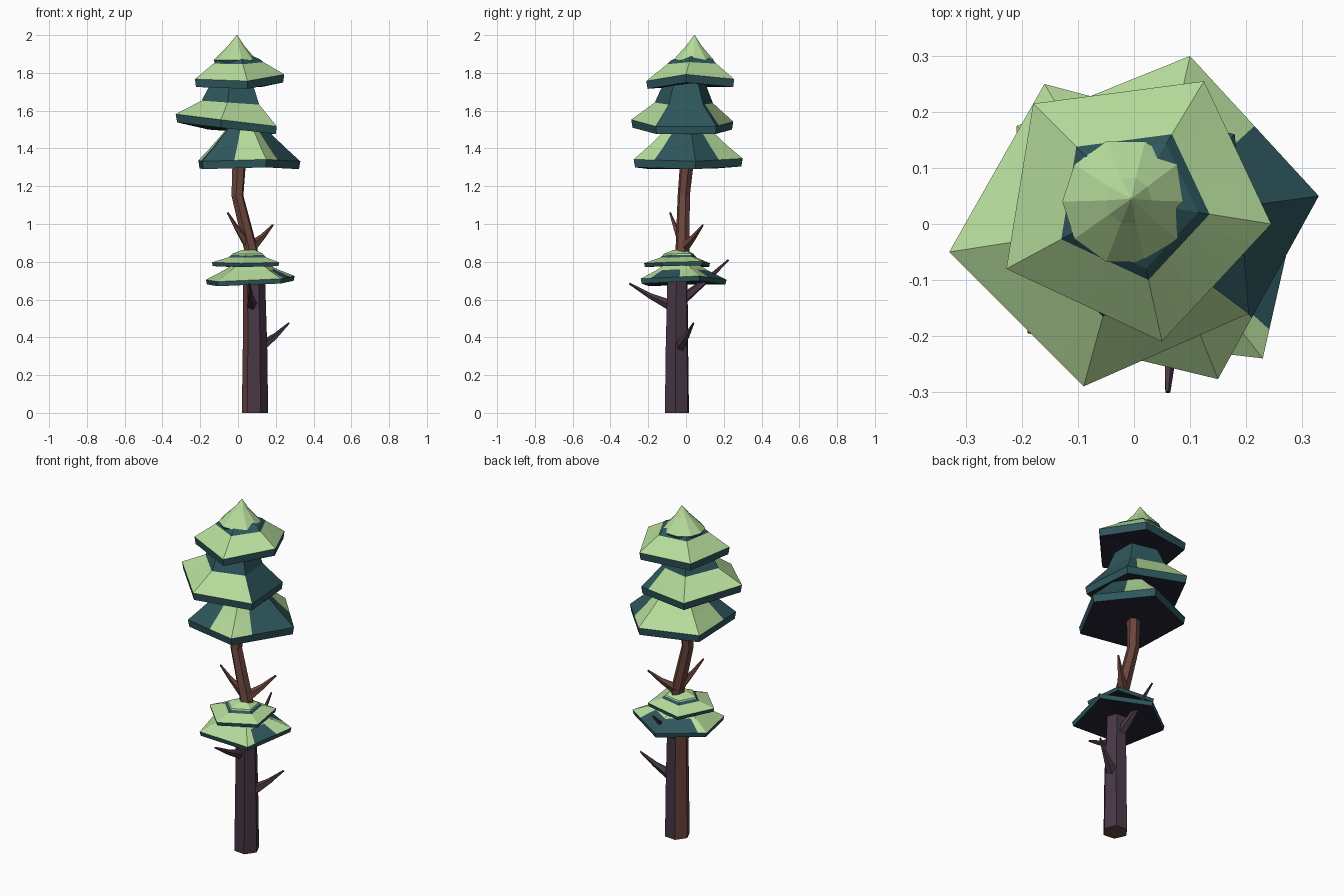
import bpy, bmesh, math
from mathutils import Vector

if "Cube" in bpy.data.objects:
    bpy.data.objects.remove(bpy.data.objects["Cube"])


def mat(name, r, g, b):
    m = bpy.data.materials.new(name)
    m.diffuse_color = (r, g, b, 1)
    m.use_nodes = True
    m.node_tree.nodes["Principled BSDF"].inputs["Base Color"].default_value = m.diffuse_color
    return m


LIGHT = mat("light_green", 0.47, 0.72, 0.33)
TEAL = mat("dark_teal", 0.027, 0.095, 0.108)
UNDER = mat("night_underside", 0.02, 0.019, 0.035)
PURPLE = mat("purple_bark", 0.065, 0.038, 0.06)
BROWN = mat("brown_bark", 0.15, 0.06, 0.047)


def finish(name, bm, mats):
    bmesh.ops.remove_doubles(bm, verts=bm.verts, dist=0.0005)
    bmesh.ops.recalc_face_normals(bm, faces=bm.faces)
    me = bpy.data.meshes.new(name)
    bm.to_mesh(me)
    bm.free()
    for m in mats:
        me.materials.append(m)
    ob = bpy.data.objects.new(name, me)
    bpy.context.collection.objects.link(ob)
    return ob


def tube(name, pts, mats, sides=6, turn=0.0, rule=None, flat=True):
    """Loft polygon rings (x, y, z, radius) into a closed limb."""
    bm = bmesh.new()
    rings = []
    axis = Vector(pts[-1][:3]) - Vector(pts[0][:3])
    rot = axis.to_track_quat('Z', 'Y')
    for x, y, z, r in pts:
        ring = []
        for i in range(sides):
            a = turn + math.tau * i / sides
            off = Vector((r * math.cos(a), r * math.sin(a), 0))
            ring.append(bm.verts.new(Vector((x, y, z)) + (off if flat else rot @ off)))
        rings.append(ring)
    for lo, hi in zip(rings, rings[1:]):
        for i in range(sides):
            j = (i + 1) % sides
            bm.faces.new((lo[i], lo[j], hi[j], hi[i]))
    bm.faces.new(rings[0][::-1])
    bm.faces.new(rings[-1])
    bm.normal_update()
    if rule:
        for f in bm.faces:
            f.material_index = rule(f)
    return finish(name, bm, mats)


def tier(name, corners, centre, rim, rings, sectors, n=6):
    """Foliage skirt. corners = lower rim (x, y, z); rings = (scale, z, colour mode).
    Mode L = light, D = dark, S = light only inside the azimuth sectors (degrees)."""
    cx, cy = centre
    zmean = sum(c[2] for c in corners) / len(corners)
    edge = []
    for a, b in zip(corners, corners[1:] + corners[:1]):
        edge += [Vector(a).lerp(Vector(b), k / n) for k in range(n)]

    def loop(s, z):
        return [bm.verts.new((cx + (p.x - cx) * s, cy + (p.y - cy) * s,
                              z + (p.z - zmean) * min(s * s, 1))) for p in edge]

    bm = bmesh.new()
    levels = [loop(0.975, zmean), loop(1.0, zmean + rim)]
    levels += [loop(s, z) for s, z, _ in rings]
    modes = ["D"] + [m for _, _, m in rings]
    count = len(edge)
    for lo, hi, mode in zip(levels, levels[1:], modes):
        for i in range(count):
            j = (i + 1) % count
            f = bm.faces.new((lo[i], lo[j], hi[j], hi[i]))
            c = f.calc_center_median()
            az = math.degrees(math.atan2(c.y - cy, c.x - cx)) % 360
            lit = mode == "L" or (mode == "S" and any(
                (az - a) % 360 < (b - a) for a, b in sectors))
            f.material_index = 0 if lit else 1
    # underside fan and top cap
    hub = bm.verts.new((cx, cy, zmean + 0.015))
    for i in range(count):
        bm.faces.new((levels[0][(i + 1) % count], levels[0][i], hub)).material_index = 2
    if rings[-1][0] > 0.001:
        bm.faces.new(levels[-1]).material_index = 0 if rings[-1][2] == "L" else 1
    return finish(name, bm, (LIGHT, TEAL, UNDER))


# trunk: thick lower log with one brown side, thin crooked upper stem
tube("lower_trunk", [(0.09, -0.048, 0, 0.07), (0.09, -0.048, 0.35, 0.065),
                     (0.085, -0.045, 0.73, 0.058)], (PURPLE, BROWN), turn=-0.1,
     rule=lambda f: 1 if f.normal.x < -0.6 or f.normal.z < -0.7 else 0)
tube("upper_trunk", [(0.08, -0.035, 0.7, 0.045), (0.067, -0.018, 0.87, 0.038),
                     (-0.003, -0.012, 1.15, 0.033), (0.008, 0.008, 1.36, 0.038)],
     (BROWN,), turn=0.3)

# broken branches: base, tip, base radius, bark
branches = [
    ((0.11, -0.04, 0.34), (0.27, 0.04, 0.475), 0.034, PURPLE),
    ((0.075, -0.06, 0.56), (0.06, -0.30, 0.685), 0.032, PURPLE),
    ((0.08, -0.02, 0.60), (0.06, 0.225, 0.81), 0.030, PURPLE),
    ((0.05, -0.02, 0.90), (-0.055, -0.085, 1.06), 0.028, BROWN),
    ((0.06, -0.02, 0.87), (0.185, 0.09, 0.995), 0.034, BROWN),
]
for k, (a, b, r, m) in enumerate(branches):
    mid = Vector(a).lerp(Vector(b), 0.55) - Vector((0, 0, 0.008))
    tube(f"branch_{k + 1}", [(*a, r), (*mid, r * 0.48), (*b, 0.005)], (m,), sides=5, flat=False)

# lower foliage pair
tier("low_skirt", [(0.23, -0.24, 0.685), (0.30, 0.07, 0.70), (0.05, 0.215, 0.68),
                   (-0.17, 0.05, 0.68), (-0.11, -0.20, 0.67)], (0.065, -0.03), 0.025,
     [(0.6, 0.755, "S"), (0.4, 0.785, "L")], [(150, 318), (355, 410)])
pent = [(0.05 + 0.19 * math.cos(math.radians(a)), -0.04 + 0.185 * math.sin(math.radians(a)), 0.772 + t)
        for a, t in ((-100, 0), (-28, 0.005), (44, 0.01), (116, 0), (188, 0.005))]
tier("low_crown", pent, (0.06, -0.03), 0.02,
     [(0.56, 0.823, "L"), (0.48, 0.835, "D"), (0.46, 0.842, "L"), (0.2, 0.862, "L")], [])

# upper foliage stack
tier("third_skirt", [(0.15, -0.277, 1.30), (0.33, 0.05, 1.29), (0.10, 0.30, 1.305),
                     (-0.21, 0.175, 1.295), (-0.19, -0.195, 1.29)], (0.035, 0.01), 0.042,
     [(0.72, 1.41, "S"), (0.42, 1.495, "S"), (0.36, 1.53, "D")],
     [(262, 318), (40, 200)])
tier("second_skirt", [(-0.33, -0.05, 1.54), (-0.09, -0.29, 1.51), (0.205, -0.16, 1.475),
                      (0.18, 0.16, 1.475), (-0.16, 0.25, 1.50)], (-0.01, 0.0), 0.042,
     [(0.57, 1.64, "S"), (0.40, 1.75, "D")], [(50, 322)])
tier("top_skirt", [(-0.228, -0.08, 1.725), (0.05, -0.21, 1.715), (0.245, 0.0, 1.75),
                   (0.125, 0.255, 1.725), (-0.18, 0.215, 1.725)], (-0.005, 0.04), 0.042,
     [(0.56, 1.85, "L"), (0.48, 1.868, "D"), (0.3, 1.89, "D")], [])

# pointed cap with a slim dark hem
tube("tip_cap", [(-0.015, 0.04, 1.855, 0.108), (-0.015, 0.04, 1.868, 0.113),
                 (-0.01, 0.042, 1.945, 0.042), (-0.005, 0.045, 2.0, 0.002)],
     (LIGHT, TEAL), sides=10,
     rule=lambda f: 1 if f.calc_center_median().z < 1.865 else 0)
